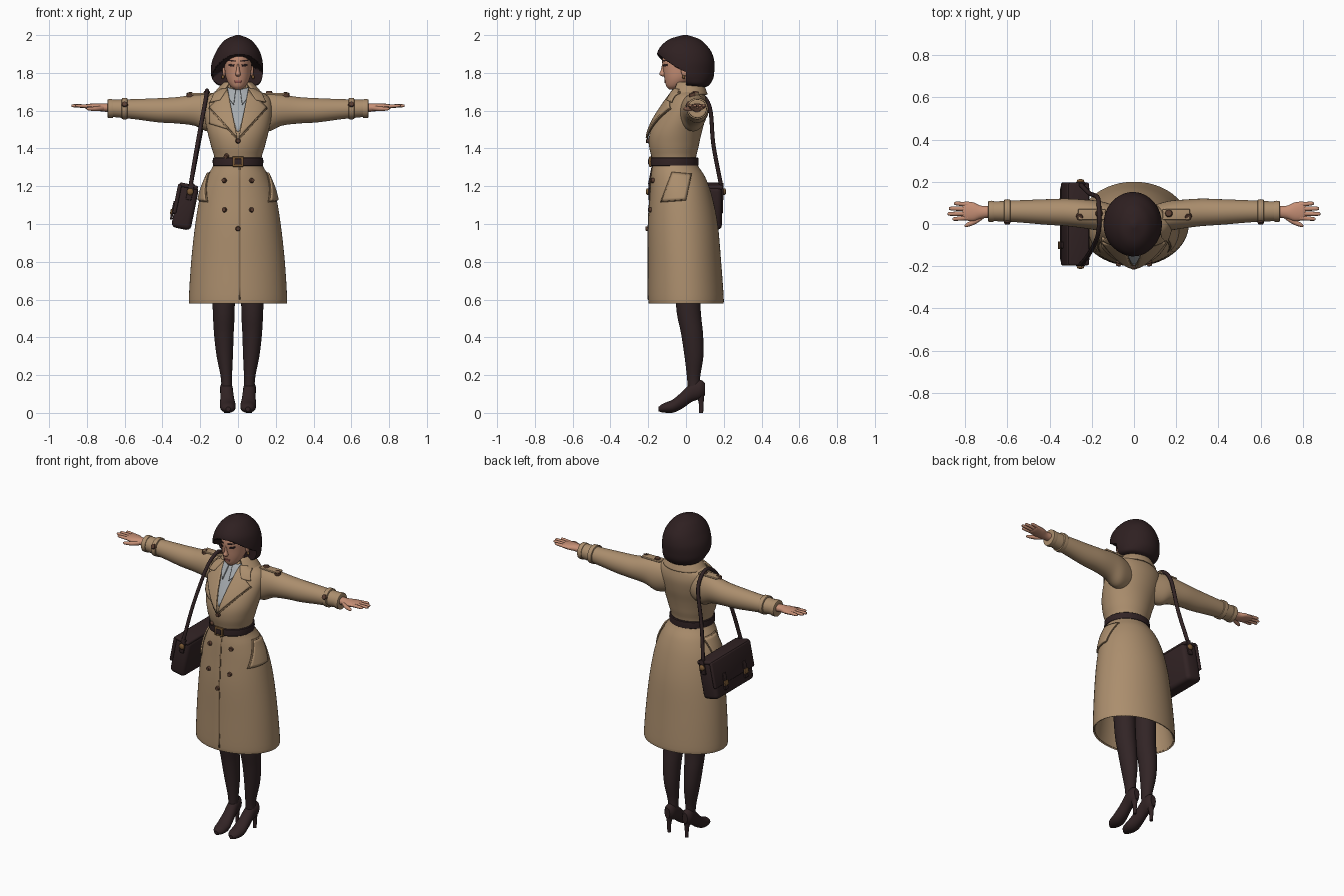
import bpy, bmesh, math
from mathutils import Matrix, Vector
from mathutils.bvhtree import BVHTree

cube = bpy.data.objects.get("Cube")
if cube:
    bpy.data.objects.remove(cube)


def material(name, code):
    rgb = [(int(code[i:i + 2], 16) / 255) ** 2.2 for i in (0, 2, 4)] + [1]
    mat = bpy.data.materials.new(name)
    mat.use_nodes = True
    mat.diffuse_color = rgb
    shader = mat.node_tree.nodes["Principled BSDF"]
    shader.inputs["Base Color"].default_value = rgb
    shader.inputs["Roughness"].default_value = 0.8
    return mat


COAT = material("tan_cloth", "AA8D6D")
SEAM = material("dark_tan_seam", "7E664D")
SKIN = material("skin", "C58E75")
HAIR = material("dark_brown_hair", "322526")
LEATHER = material("dark_leather", "352829")
TIGHTS = material("dark_tights", "35292A")
SHIRT = material("grey_shirt", "A3A8AC")
BUTTON = material("brown_button", "5A4034")
METAL = material("aged_brass", "7A5A38")
LIPS = material("lips", "A4605A")

FRONT = Vector((0, 1, 0))
DOWN = Vector((0, 0, -1))
SIDES = (("left", 1), ("right", -1))


def finish(bm, name, mat, thick=0):
    """Turn a bmesh into a smooth object and return its surface tree."""
    bmesh.ops.recalc_face_normals(bm, faces=bm.faces)
    mesh = bpy.data.meshes.new(name)
    for face in bm.faces:
        face.smooth = True
    bm.to_mesh(mesh)
    tree = BVHTree.FromBMesh(bm)
    bm.free()
    mesh.set_sharp_from_angle(angle=math.radians(40))
    mesh.materials.append(mat)
    obj = bpy.data.objects.new(name, mesh)
    bpy.context.collection.objects.link(obj)
    if thick:
        shell = obj.modifiers.new("thickness", "SOLIDIFY")
        shell.thickness, shell.offset = thick, 0
    return tree


def spline(rows, steps):
    """Smooth interpolation through rows of numbers."""
    out = []
    for i in range(len(rows) - 1):
        a, b, c, d = (rows[min(max(k, 0), len(rows) - 1)] for k in range(i - 1, i + 3))
        for s in range(steps):
            t = s / steps
            out.append([q + t / 2 * (r - p + t * (2*p - 5*q + 4*r - s4 + t * (3*(q - r) + s4 - p)))
                        for p, q, r, s4 in zip(a, b, c, d)])
    return out + [rows[-1]]


def loft(name, rows, mat, axis="z", side=1, seg=32, steps=5, shape=None, gap=None, thick=0):
    """Rows are (position on axis, two centre values, two radii)."""
    bm = bmesh.new()
    rings = []
    for t, c, d, rc, rd in spline(rows, steps):
        ring = []
        for k in range(seg):
            ang = math.tau * k / seg
            if gap:
                ang = -math.pi / 2 + gap + (math.tau - 2 * gap) * k / (seg - 1)
            u, v = c + rc * math.cos(ang), d + rd * math.sin(ang)
            co = Vector({"x": (t, u, v), "y": (u, t, v), "z": (u, v, t)}[axis])
            if shape:
                shape(co)
            co.x *= side
            ring.append(bm.verts.new(co))
        rings.append(ring)
    for r, s in zip(rings, rings[1:]):
        for k in range(seg - 1 if gap else seg):
            n = (k + 1) % seg
            bm.faces.new((r[k], r[n], s[n], s[k]))
    if not gap:
        bm.faces.new(rings[0])
        bm.faces.new(rings[-1])
    return finish(bm, name, mat, thick)


def patch(name, corners, tree, mat, side=1, ray=FRONT, lift=0.006, thick=0.01, n=10):
    """Lay a four-cornered piece of cloth on a surface along a ray."""
    bm = bmesh.new()
    pts = [Vector((u * side, 0, v)) if ray.y else Vector((0, u, v)) for u, v in corners]
    grid = []
    for i in range(n + 1):
        for j in range(n + 1):
            p = pts[0].lerp(pts[1], i / n).lerp(pts[3].lerp(pts[2], i / n), j / n) - ray
            hit = tree.ray_cast(p, ray)[0] or tree.find_nearest(p + ray * 0.9)[0]
            grid.append(bm.verts.new(hit - ray * lift))
    for i in range(n):
        for j in range(n):
            k = i * (n + 1) + j
            bm.faces.new((grid[k], grid[k + 1], grid[k + n + 2], grid[k + n + 1]))
    finish(bm, name, mat, thick)


def stud(name, origin, ray, tree, mat, radius=0.015):
    """A round button sitting on a surface."""
    hit, normal = tree.ray_cast(Vector(origin), ray)[:2]
    place = Matrix.Translation(hit + normal * 0.006) @ normal.to_track_quat("Z", "Y").to_matrix().to_4x4()
    bm = bmesh.new()
    bmesh.ops.create_cone(bm, cap_ends=True, segments=16, radius1=radius,
                          radius2=radius * 0.75, depth=0.016, matrix=place)
    finish(bm, name, mat)


def ball(name, loc, size, mat):
    bm = bmesh.new()
    bmesh.ops.create_uvsphere(bm, u_segments=16, v_segments=10, radius=1,
                              matrix=Matrix.Translation(loc) @ Matrix.Diagonal((*size, 1)))
    finish(bm, name, mat)


def box(name, loc, size, mat, bevel=0.004, frame=Matrix()):
    bm = bmesh.new()
    bmesh.ops.create_cube(bm, size=1, matrix=Matrix.Translation(loc) @ Matrix.Diagonal((*size, 1)))
    bmesh.ops.bevel(bm, geom=bm.edges[:], offset=bevel, segments=3, affect="EDGES", profile=0.5)
    bm.transform(frame)
    finish(bm, name, mat)


# Coat body, starting inside the hollow skirt and turning out at the hem
coat = loft("coat_body", [
    (0.95, 0, -0.01, 0.19, 0.14), (0.62, 0, 0, 0.242, 0.182), (0.588, 0, 0, 0.252, 0.192),
    (0.6, 0, 0, 0.26, 0.2), (0.8, 0, -0.007, 0.248, 0.193), (1, 0, -0.016, 0.226, 0.184),
    (1.15, 0, -0.027, 0.2, 0.164), (1.25, 0, -0.042, 0.164, 0.143), (1.33, 0, -0.062, 0.124, 0.116),
    (1.41, 0, -0.064, 0.142, 0.131), (1.48, 0, -0.055, 0.16, 0.137), (1.55, 0, -0.032, 0.174, 0.132),
    (1.62, 0, -0.006, 0.18, 0.116), (1.67, 0, 0.008, 0.165, 0.096), (1.7, 0, 0.012, 0.12, 0.08),
    (1.725, 0, 0.012, 0.065, 0.06)], COAT, seg=64)
loft("coat_collar", [(1.71, 0, 0.01, 0.06, 0.062), (1.745, 0, 0.012, 0.066, 0.068),
                     (1.735, 0, 0.012, 0.085, 0.08), (1.685, 0, 0.012, 0.128, 0.098)],
     COAT, gap=0.7, thick=0.01)
patch("coat_opening", [(0.006, 1.3), (0.014, 1.3), (0.014, 0.6), (0.006, 0.6)], coat, SEAM, lift=0.001, thick=0.004)
patch("shirt_front", [(-0.065, 1.715), (0.065, 1.715), (0.006, 1.49), (-0.006, 1.49)], coat, SHIRT, lift=0.002, thick=0.004)
patch("storm_flap", [(-0.15, 1.64), (-0.07, 1.64), (-0.05, 1.5), (-0.15, 1.53)], coat, COAT, lift=0.004)

# Belt and buckle
loft("belt", [(z, 0, -0.062, 0.124 + r, 0.118 + r) for z, r in
              ((1.308, 0), (1.311, 0.009), (1.349, 0.009), (1.352, 0))], LEATHER, seg=64, steps=2)
box("belt_buckle", (0, -0.189, 1.33), (0.06, 0.014, 0.054), METAL)
box("buckle_inset", (0, -0.193, 1.33), (0.038, 0.014, 0.032), LEATHER)

# Double-breasted buttons
for i, (x, z) in enumerate([(0, 0.975), (0, 1.44), (-0.06, 1.36)] +
                           [(s * 0.072, z) for s in (1, -1) for z in (1.23, 1.075)]):
    stud(f"coat_button_{i}", (x, -1, z), FRONT, coat, BUTTON, 0.014)

# Head, face and hair
head = loft("head", [(1.712, 0, -0.07, 0.016, 0.018), (1.73, 0, -0.058, 0.04, 0.046),
                     (1.765, 0, -0.04, 0.06, 0.073), (1.81, 0, -0.026, 0.07, 0.094),
                     (1.87, 0, -0.02, 0.073, 0.106), (1.92, 0, -0.015, 0.065, 0.095),
                     (1.96, 0, -0.01, 0.03, 0.05)], SKIN)
loft("neck", [(1.65, 0, 0.02, 0.052, 0.056), (1.72, 0, 0.005, 0.043, 0.047),
              (1.79, 0, -0.005, 0.044, 0.05)], SKIN)
loft("nose", [(1.782, 0, -0.115, 0.008, 0.012), (1.793, 0, -0.12, 0.014, 0.021),
              (1.815, 0, -0.118, 0.009, 0.015), (1.85, 0, -0.115, 0.006, 0.011)], SKIN, seg=16)
patch("mouth", [(-0.02, 1.76), (0.02, 1.76), (0.014, 1.748), (-0.014, 1.748)], head, LIPS, lift=0.001, thick=0.005)


def bob_cut(co):
    """Cut the face opening, leaving a parted fringe above it."""
    line = 1.895 - 3 * (co.x - 0.015) ** 2
    blend = min(max((co.z - line + 0.05) / 0.06, 0), 1)
    co.y = max(co.y, -0.17 * blend)


loft("bobbed_hair", [
    (1.725, 0, 0.055, 0.06, 0.05), (1.738, 0, 0.035, 0.11, 0.09), (1.77, -0.005, 0.012, 0.132, 0.132),
    (1.81, -0.006, 0, 0.138, 0.15), (1.86, -0.004, -0.002, 0.134, 0.152), (1.91, 0, -0.008, 0.117, 0.143),
    (1.95, 0, -0.01, 0.092, 0.115), (1.98, 0, -0.008, 0.06, 0.076), (2, 0, -0.005, 0.01, 0.012)],
    HAIR, seg=72, steps=8, shape=bob_cut)

for word, s in SIDES:
    # Facial features
    patch(word + "_eye", [(0.02, 1.843), (0.05, 1.848), (0.048, 1.836), (0.023, 1.834)], head, HAIR, s, lift=0.001, thick=0.004)
    patch(word + "_eyebrow", [(0.014, 1.866), (0.055, 1.87), (0.055, 1.864), (0.014, 1.859)], head, HAIR, s, lift=0.001, thick=0.004)
    ball(word + "_ear", (s * 0.073, -0.008, 1.81), (0.01, 0.018, 0.028), SKIN)
    ball(word + "_earring", (s * 0.08, -0.012, 1.778), (0.008, 0.008, 0.01), METAL)

    # Lapels, collar leaves and pocket flaps
    patch(word + "_lapel", [(0.055, 1.71), (0.15, 1.615), (0.1, 1.565), (0.004, 1.455)], coat, COAT, s, lift=0.012, thick=0.012)
    patch(word + "_lapel_edge", [(0.15, 1.615), (0.154, 1.61), (0.006, 1.445), (0.004, 1.455)], coat, SEAM, s, lift=0.008, thick=0.006)
    patch(word + "_collar_leaf", [(0.055, 1.715), (0.115, 1.71), (0.145, 1.645), (0.095, 1.655)], coat, COAT, s, lift=0.018, thick=0.012)
    patch(word + "_shirt_collar", [(0.012, 1.71), (0.055, 1.72), (0.045, 1.66), (0.022, 1.63)], coat, SHIRT, s, lift=0.009, thick=0.008)
    inward = Vector((-s, 0, 0))
    patch(word + "_pocket_edge", [(-0.075, 1.275), (0.03, 1.265), (0, 1.125), (-0.135, 1.115)], coat, SEAM, ray=inward, lift=0.002, thick=0.004)
    patch(word + "_pocket_flap", [(-0.07, 1.27), (0.025, 1.26), (-0.004, 1.13), (-0.128, 1.12)], coat, COAT, ray=inward)

    # Sleeve with strap and cuff
    sleeve = loft(word + "_sleeve", [
        (0.08, 0.025, 1.59, 0.06, 0.085), (0.16, 0.038, 1.59, 0.07, 0.1), (0.23, 0.047, 1.603, 0.068, 0.083),
        (0.32, 0.055, 1.602, 0.065, 0.07), (0.42, 0.057, 1.602, 0.06, 0.064), (0.55, 0.06, 1.608, 0.052, 0.053),
        (0.69, 0.06, 1.613, 0.045, 0.044)], COAT, "x", s)
    for part, x, r in (("sleeve_strap", 0.6, 0.056), ("cuff_hem", 0.676, 0.049)):
        loft(f"{word}_{part}", [(x + d, 0.06, 1.611, r - e, r - e) for d, e in
                                ((-0.015, 0.01), (-0.013, 0), (0.013, 0), (0.015, 0.01))], COAT, "x", s, steps=2)
    stud(word + "_strap_button", (s * 0.6, -1, 1.63), FRONT, sleeve, BUTTON, 0.018)
    box(word + "_epaulette", (s * 0.2, 0.045, 1.688), (0.13, 0.05, 0.012), COAT)
    for x, y in ((0.165, 0.05), (0.255, 0.035)):
        stud(f"{word}_shoulder_button_{x}", (s * x, y, 2), DOWN, sleeve, BUTTON, 0.02)

    # Hand with four fingers and a thumb
    loft(word + "_palm", [(0.66, 0.06, 1.614, 0.028, 0.024), (0.72, 0.056, 1.617, 0.03, 0.021),
                          (0.76, 0.058, 1.62, 0.044, 0.018), (0.8, 0.062, 1.622, 0.044, 0.013),
                          (0.812, 0.062, 1.622, 0.036, 0.008)], SKIN, "x", s, seg=20)
    for finger, y, tip in (("index", 0.03, 0.86), ("middle", 0.05, 0.882), ("ring", 0.071, 0.876), ("little", 0.091, 0.852)):
        end = y + (y - 0.06) * 0.2
        loft(f"{word}_{finger}_finger", [(0.78, y, 1.622, 0.011, 0.01), (tip - 0.012, end, 1.626, 0.009, 0.008),
                                         (tip, end, 1.626, 0.003, 0.003)], SKIN, "x", s, seg=12)
    loft(word + "_thumb", [(0.71, 0.04, 1.614, 0.013, 0.013), (0.75, 0.014, 1.61, 0.014, 0.012),
                           (0.79, -0.004, 1.61, 0.01, 0.009), (0.802, -0.008, 1.61, 0.003, 0.003)], SKIN, "x", s, seg=12)

    # Leg and high-heeled shoe
    loft(word + "_leg", [(0.1, 0.06, 0.045, 0.03, 0.036), (0.18, 0.061, 0.04, 0.029, 0.034),
                         (0.3, 0.07, 0.042, 0.043, 0.05), (0.42, 0.075, 0.032, 0.052, 0.058),
                         (0.58, 0.076, 0.011, 0.059, 0.065), (0.98, 0.085, 0, 0.065, 0.07)], TIGHTS, side=s)
    loft(word + "_shoe", [(-0.145, 0.052, 0.02, 0.012, 0.012), (-0.12, 0.052, 0.026, 0.034, 0.024),
                          (-0.07, 0.054, 0.036, 0.042, 0.035), (-0.02, 0.057, 0.068, 0.037, 0.045),
                          (0.03, 0.06, 0.11, 0.034, 0.052), (0.075, 0.062, 0.125, 0.033, 0.05),
                          (0.1, 0.062, 0.125, 0.018, 0.033)], LEATHER, "y", s)
    loft(word + "_heel", [(0, 0.062, 0.08, 0.011, 0.011), (0.06, 0.062, 0.08, 0.013, 0.014),
                          (0.12, 0.062, 0.07, 0.028, 0.029)], LEATHER, side=s, seg=16)

# Shoulder bag, leaning against the hip
lean = Matrix.Translation((-0.28, 0, 1.09)) @ Matrix.Rotation(0.2, 4, "Y")
box("bag_body", (0, 0, 0), (0.105, 0.38, 0.235), LEATHER, 0.025, lean)
box("bag_flap", (-0.05, 0, 0.035), (0.02, 0.392, 0.16), LEATHER, 0.008, lean)
box("bag_lid", (-0.004, 0, 0.112), (0.1, 0.392, 0.022), LEATHER, 0.01, lean)
for i, s in enumerate((1, -1)):
    box(f"bag_latch_strap_{i}", (-0.06, s * 0.1, -0.03), (0.012, 0.03, 0.1), LEATHER, 0.003, lean)
    box(f"bag_latch_{i}", (-0.067, s * 0.1, -0.04), (0.01, 0.036, 0.03), METAL, 0.003, lean)
    box(f"bag_end_tab_{i}", (0.01, s * 0.192, 0.085), (0.03, 0.014, 0.09), LEATHER, 0.004, lean)
    ball(f"bag_ring_{i}", lean @ Vector((0.01, s * 0.203, 0.085)), (0.018, 0.01, 0.018), METAL)

# Strap over the shoulder
curve = bpy.data.curves.new("bag_strap", "CURVE")
curve.dimensions, curve.bevel_depth, curve.bevel_resolution = "3D", 0.011, 2
path = spline([(-0.25, -0.19, 1.21), (-0.215, -0.145, 1.42), (-0.178, -0.075, 1.62), (-0.165, -0.01, 1.695),
               (-0.165, 0.06, 1.7), (-0.172, 0.125, 1.62), (-0.21, 0.145, 1.42), (-0.25, 0.185, 1.21)], 6)
line = curve.splines.new("POLY")
line.points.add(len(path) - 1)
for point, co in zip(line.points, path):
    point.co = (*co, 1)
curve.materials.append(LEATHER)
bpy.context.collection.objects.link(bpy.data.objects.new("bag_strap", curve))
